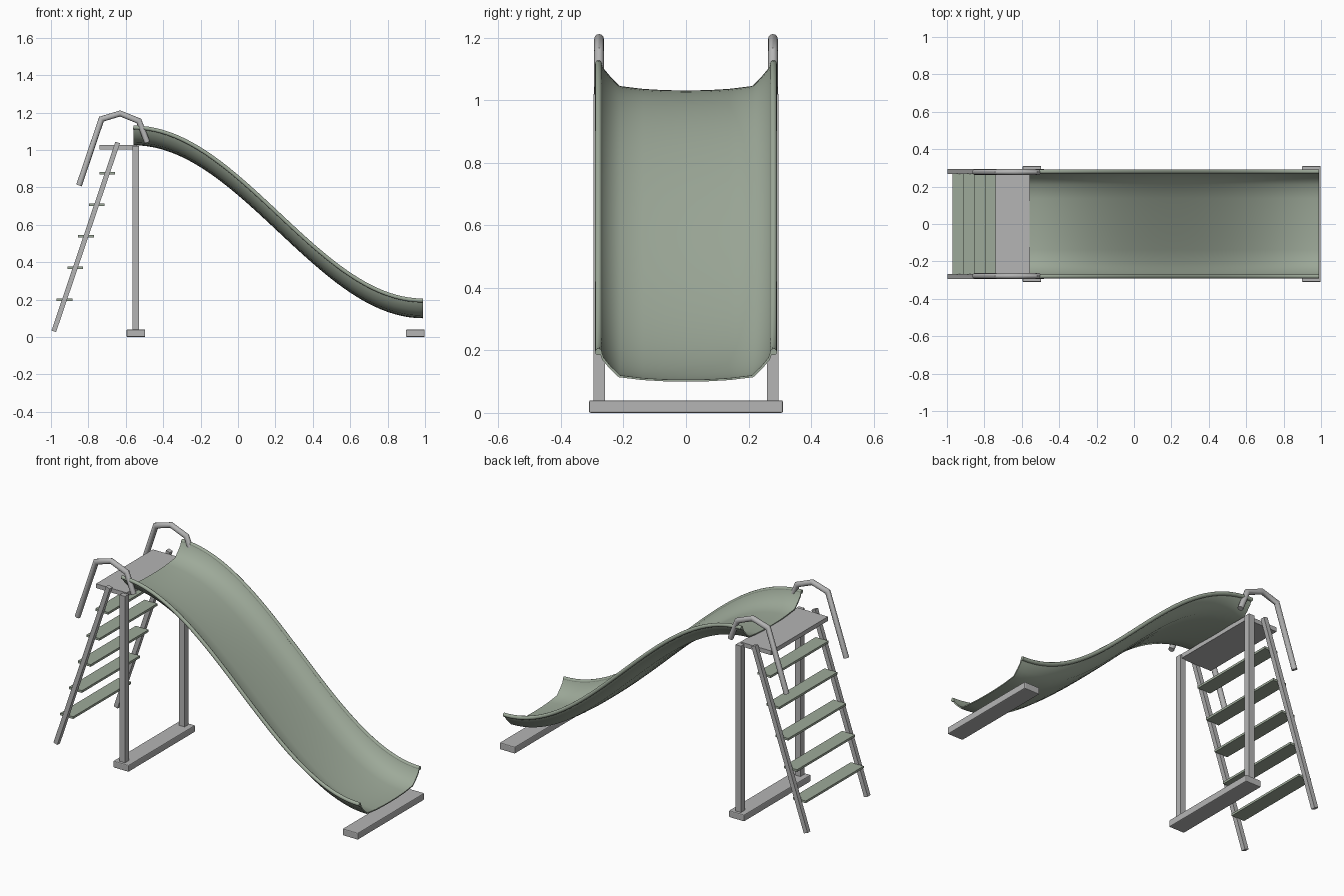
import bpy, bmesh, math
from mathutils import Vector

cube = bpy.data.objects.get("Cube")
if cube:
    bpy.data.objects.remove(cube, do_unlink=True)


def material(name, rgb):
    m = bpy.data.materials.new(name)
    m.use_nodes = True
    m.diffuse_color = (*rgb, 1)
    m.node_tree.nodes["Principled BSDF"].inputs["Base Color"].default_value = (*rgb, 1)
    return m


GREEN = material("sage green", (0.34, 0.40, 0.32))
GREY = material("light grey", (0.46, 0.46, 0.46))


def finish(name, bm, mat, smooth=False):
    bmesh.ops.recalc_face_normals(bm, faces=bm.faces)
    mesh = bpy.data.meshes.new(name)
    bm.to_mesh(mesh)
    bm.free()
    mesh.materials.append(mat)
    ob = bpy.data.objects.new(name, mesh)
    bpy.context.collection.objects.link(ob)
    if smooth:
        bpy.ops.object.select_all(action='DESELECT')
        ob.select_set(True)
        bpy.context.view_layer.objects.active = ob
        bpy.ops.object.shade_smooth_by_angle(angle=math.radians(40))
    return ob


def box(name, centre, size, mat, bevel=0, tilt=0):
    bm = bmesh.new()
    bmesh.ops.create_cube(bm, size=1)
    bmesh.ops.scale(bm, vec=size, verts=bm.verts)
    if bevel:
        bmesh.ops.bevel(bm, geom=bm.edges[:], offset=bevel, segments=2,
                        profile=0.5, affect='EDGES')
    ob = finish(name, bm, mat)
    ob.location = centre
    ob.rotation_euler.y = tilt
    return ob


def tube(name, path, radius, mat, sides=12):
    """Sweep a round section along a path lying in an x-z plane, mitring the bends."""
    pts = [Vector(p) for p in path]
    bm = bmesh.new()
    rings = []
    for i, p in enumerate(pts):
        a = (p - pts[max(i - 1, 0)]).normalized()
        b = (pts[min(i + 1, len(pts) - 1)] - p).normalized()
        t = (a + b).normalized()
        side = Vector((0, 1, 0))
        up = t.cross(side)
        stretch = 1 / max(t.dot(b if b.length else a), 0.5)
        rings.append([bm.verts.new(p + radius * (math.cos(k) * side + math.sin(k) * stretch * up))
                      for k in (2 * math.pi * j / sides for j in range(sides))])
    for r, s in zip(rings, rings[1:]):
        for j in range(sides):
            bm.faces.new((r[j], r[(j + 1) % sides], s[(j + 1) % sides], s[j]))
    bm.faces.new(rings[0])
    bm.faces.new(rings[-1])
    return finish(name, bm, mat, True)


# Chute: trough section swept down an S-shaped fall
X0, X1, TOP, BOTTOM, STEPS = -0.56, 0.99, 1.025, 0.1, 40
fall = []
for i in range(STEPS + 1):
    t = i / STEPS
    fall.append((X0 + (X1 - X0) * t,
                 BOTTOM + (TOP - BOTTOM) * (1 + math.cos(math.pi * t)) / 2))

half = [(0.07, 0.001), (0.14, 0.005), (0.215, 0.014), (0.245, 0.043),
        (0.268, 0.07), (0.277, 0.095)]
section = [(-y, z) for y, z in reversed(half)] + [(0, 0)] + half
inner = [(y * 0.982, z + 0.006) for y, z in section]
loop = section + inner[::-1]

bm = bmesh.new()
rows = [[bm.verts.new((x, y, z + dz)) for y, dz in loop] for x, z in fall]
n = len(loop)
for a, b in zip(rows, rows[1:]):
    for j in range(n):
        bm.faces.new((a[j], a[(j + 1) % n], b[(j + 1) % n], b[j]))
m = len(section)
for row in (rows[0], rows[-1]):
    for j in range(m - 1):
        bm.faces.new((row[j], row[j + 1], row[n - 2 - j], row[n - 1 - j]))
finish("chute", bm, GREEN, True)

# Paired parts on both sides
rail_low, rail_high = Vector((-0.985, 0, 0.03)), Vector((-0.643, 0, 1.04))
rail = rail_high - rail_low
lean = math.atan2(rail.x, rail.z)
for label, s in (("left", 1), ("right", -1)):
    tube(f"chute_rim_{label}", [(x, s * 0.28, z + 0.095) for x, z in fall], 0.011, GREEN, 10)
    box(f"post_{label}", (-0.547, s * 0.277, 0.525), (0.035, 0.036, 0.99), GREY)
    mid = (rail_low + rail_high) / 2
    box(f"ladder_rail_{label}", (mid.x, s * 0.28, mid.z), (0.026, 0.026, rail.length),
        GREY, 0, lean)
    tube(f"handrail_{label}",
         [(x, s * 0.278, z) for x, z in ((-0.85, 0.81), (-0.73, 1.165), (-0.63, 1.195),
                                         (-0.53, 1.155), (-0.485, 1.04))], 0.0155, GREY)

# Platform and ground feet
box("platform", (-0.64, 0, 1.0145), (0.2, 0.53, 0.025), GREY)
box("post_foot", (-0.546, 0, 0.02), (0.1, 0.62, 0.04), GREY, 0.005)
box("chute_foot", (0.948, 0, 0.02), (0.1, 0.62, 0.04), GREY, 0.005)

# Ladder treads
for i in range(5):
    z = 0.2 + 0.169 * i
    x = rail_low.x + rail.x * (z - rail_low.z) / rail.z
    box(f"ladder_tread_{i + 1}", (x, 0, z), (0.084, 0.54, 0.013), GREEN)
